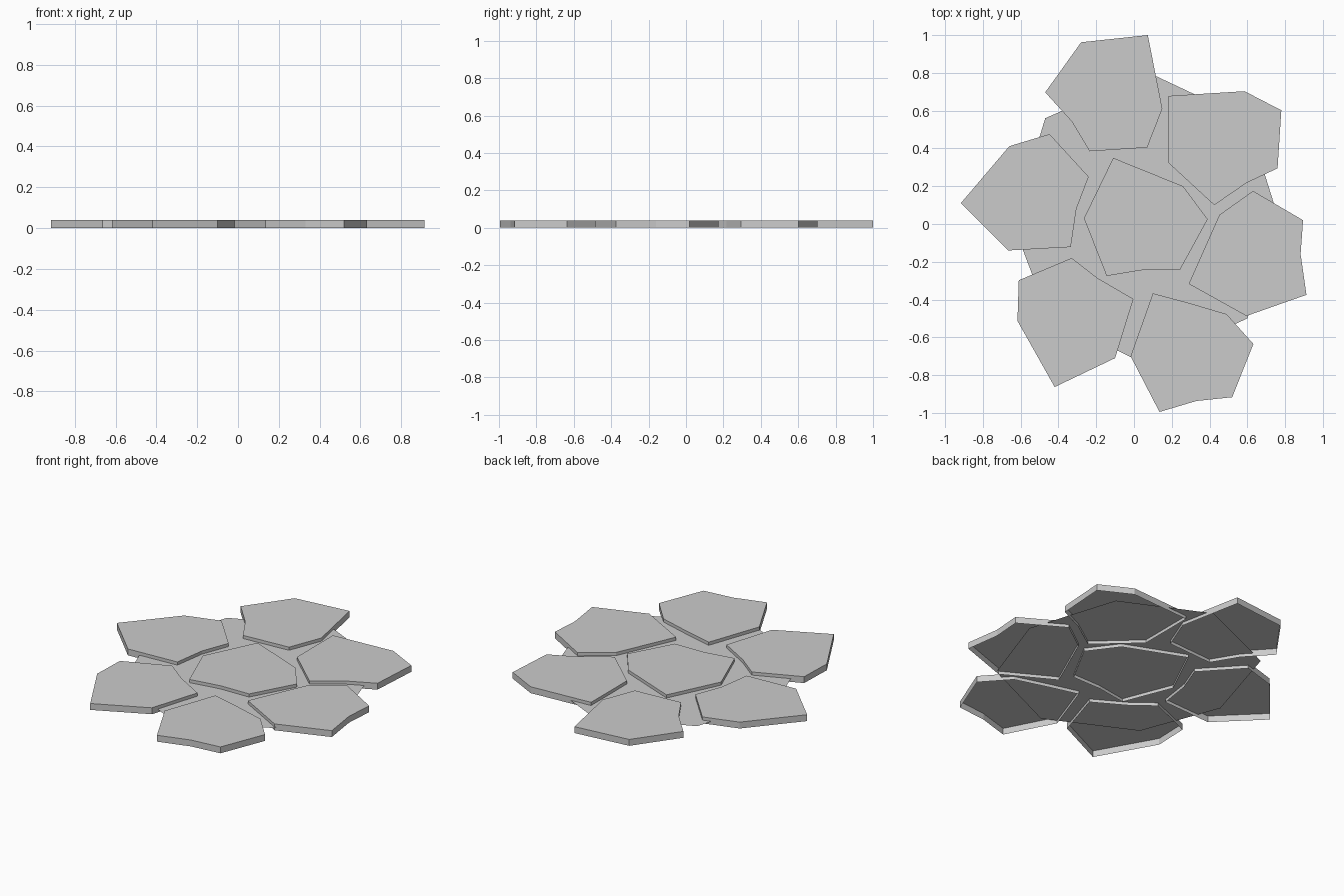
import bpy, bmesh

if "Cube" in bpy.data.objects:
    bpy.data.objects.remove(bpy.data.objects["Cube"])

TOP = 0.04      # stone height
BED = 0.02      # level of the sheet joining the stones


def make_sheet(name, outline, z):
    """Flat polygon facing up; returns its object and open bmesh."""
    bm = bmesh.new()
    face = bm.faces.new([bm.verts.new((x, y, z)) for x, y in outline])
    bm.normal_update()
    if face.normal.z < 0:
        face.normal_flip()
    ob = bpy.data.objects.new(name, bpy.data.meshes.new(name))
    bpy.context.collection.objects.link(ob)
    return ob, bm


def finish(ob, bm):
    bm.to_mesh(ob.data)
    bm.free()


def make_stone(name, outline):
    """Flat-topped stone with side walls and an open underside."""
    ob, bm = make_sheet(name, outline, TOP)
    rim = bmesh.ops.extrude_edge_only(bm, edges=bm.edges[:])
    for v in rim["geom"]:
        if isinstance(v, bmesh.types.BMVert):
            v.co.z = 0.0
    bmesh.ops.recalc_face_normals(bm, faces=bm.faces[:])
    top = max(bm.faces, key=lambda f: f.calc_center_median().z)
    if top.normal.z < 0:
        bmesh.ops.reverse_faces(bm, faces=bm.faces[:])
    finish(ob, bm)


# Stone outlines seen from above
stones = {
    "stone_centre": [(-.11, .35), (.26, .20), (.39, .025), (.245, -.24),
                     (.05, -.243), (-.145, -.275), (-.265, .03)],
    "stone_back": [(-.47, .697), (-.28, .962), (.073, 1.0), (.15, .61),
                   (.07, .405), (-.235, .385), (-.33, .543)],
    "stone_back_right": [(.183, .678), (.585, .703), (.78, .602), (.76, .295),
                         (.595, .217), (.425, .10), (.183, .323)],
    "stone_right": [(.63, .175), (.895, .02), (.882, -.16), (.913, -.375),
                    (.595, -.487), (.29, -.317), (.452, .048)],
    "stone_front": [(.10, -.367), (.28, -.415), (.49, -.477), (.632, -.635),
                    (.52, -.917), (.33, -.937), (.135, -.995), (-.018, -.70)],
    "stone_front_left": [(-.61, -.298), (-.33, -.18), (-.195, -.285), (-.003, -.397),
                         (-.10, -.71), (-.42, -.863), (-.617, -.513)],
    "stone_left": [(-.917, .11), (-.66, .412), (-.447, .476), (-.24, .25),
                   (-.305, .08), (-.335, -.122), (-.665, -.14)],
}
for name, outline in stones.items():
    make_stone(name, outline)

# Eight-sided bed sheet between the stones
bed, bed_bm = make_sheet("bed", [(.08, .80), (.60, .555), (.775, 0), (.60, -.50),
                                 (.065, -.745), (-.455, -.49), (-.64, 0), (-.47, .56)], BED)
finish(bed, bed_bm)
